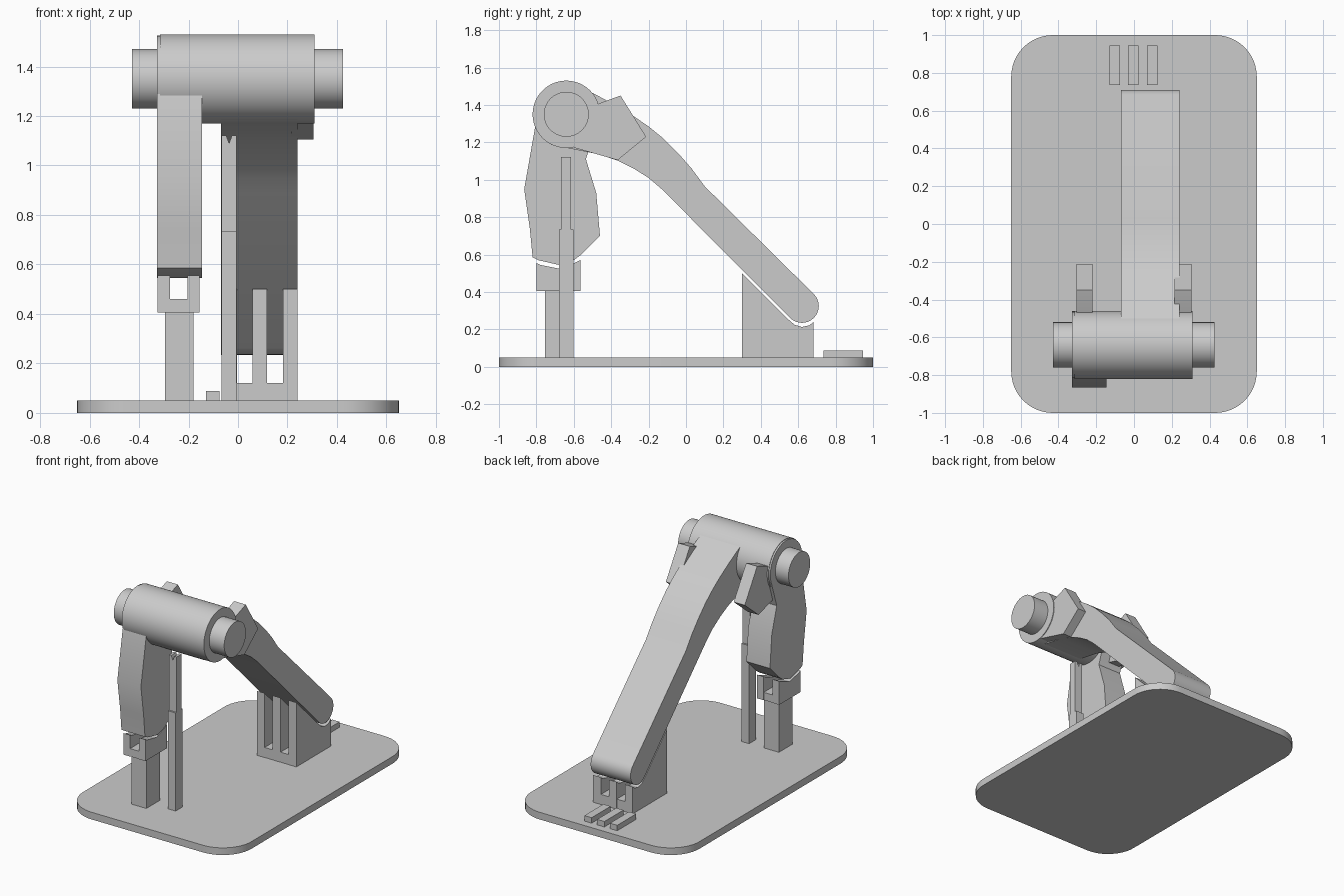
import bpy, bmesh
from math import cos, sin, radians
from mathutils import Vector

cube = bpy.data.objects.get("Cube")
if cube:
    bpy.data.objects.remove(cube, do_unlink=True)

grey = bpy.data.materials.new("plain grey")
grey.use_nodes = True
grey.diffuse_color = (0.6, 0.6, 0.6, 1)
grey.node_tree.nodes["Principled BSDF"].inputs["Base Color"].default_value = (0.6, 0.6, 0.6, 1)


def finish(name, bm):
    bmesh.ops.recalc_face_normals(bm, faces=bm.faces)
    mesh = bpy.data.meshes.new(name)
    bm.to_mesh(mesh)
    bm.free()
    mesh.materials.append(grey)
    ob = bpy.data.objects.new(name, mesh)
    bpy.context.collection.objects.link(ob)
    bpy.ops.object.select_all(action='DESELECT')
    ob.select_set(True)
    bpy.context.view_layer.objects.active = ob
    bpy.ops.object.shade_smooth_by_angle(angle=radians(25))
    return ob


def extrude(name, points, start, end, axis="x"):
    """Extrude an outline: (y, z) along x, or (x, z) along y."""
    bm = bmesh.new()
    place = (lambda a, b: (start, a, b)) if axis == "x" else (lambda a, b: (a, start, b))
    face = bm.faces.new([bm.verts.new(place(a, b)) for a, b in points])
    out = bmesh.ops.extrude_face_region(bm, geom=[face])
    step = Vector((end - start, 0, 0) if axis == "x" else (0, end - start, 0))
    bmesh.ops.translate(bm, vec=step, verts=[v for v in out["geom"] if isinstance(v, bmesh.types.BMVert)])
    return finish(name, bm)


def box(name, x, y, z):
    return extrude(name, [(y[0], z[0]), (y[1], z[0]), (y[1], z[1]), (y[0], z[1])], *x)


def arc(cy, cz, r, a, b, n):
    """Arc points from angle a to b in degrees."""
    return [(cy + r * cos(radians(a + (b - a) * i / n)),
             cz + r * sin(radians(a + (b - a) * i / n))) for i in range(n + 1)]


# Base plate with rounded corners
corners = [(0.43, 0.78, 0), (-0.43, 0.78, 90), (-0.43, -0.78, 180), (0.43, -0.78, 270)]
bm = bmesh.new()
outline = [p for cx, cy, a in corners for p in arc(cx, cy, 0.22, a, a + 90, 12)]
plate = bm.faces.new([bm.verts.new((x, y, 0)) for x, y in outline])
up = bmesh.ops.extrude_face_region(bm, geom=[plate])
bmesh.ops.translate(bm, vec=(0, 0, 0.05), verts=[v for v in up["geom"] if isinstance(v, bmesh.types.BMVert)])
finish("base_plate", bm)

# Horizontal barrel and the axle through it
hub = (-0.64, 1.35)
extrude("barrel", arc(*hub, 0.18, 0, 354.375, 63), -0.315, 0.31)
extrude("axle", arc(*hub, 0.12, 0, 354.375, 63), -0.428, 0.425)

# Long rear arm with a rounded lower end
rear = [(-0.64, 1.35), (-0.50, 1.465), (-0.38, 1.40), (-0.28, 1.34), (-0.20, 1.285),
        (-0.12, 1.22), (-0.04, 1.14), (0.03, 1.06), (0.10, 0.965)]
rear += arc(0.62, 0.325, 0.09, 45, -135, 16)
rear += [(-0.07, 0.89), (-0.13, 0.95), (-0.20, 1.01), (-0.28, 1.06), (-0.36, 1.10),
         (-0.46, 1.135), (-0.61, 1.165), (-0.72, 1.187)]
extrude("rear_arm", rear, -0.068, 0.24)

# Front arm hanging from the barrel
front = arc(*hub, 0.176, -25, 200, 32)
front += [(-0.865, 0.95), (-0.835, 0.74), (-0.82, 0.585), (-0.79, 0.57), (-0.68, 0.545),
          (-0.60, 0.57), (-0.56, 0.60), (-0.46, 0.70), (-0.48, 0.93), (-0.535, 1.11)]
extrude("front_arm", front, -0.327, -0.145)

# Angled lugs behind the barrel
lug = [(-0.62, 1.33), (-0.46, 1.41), (-0.35, 1.45), (-0.213, 1.23), (-0.365, 1.105), (-0.60, 1.172)]
for name, x0, x1 in (("right_lug", -0.305, -0.22), ("left_lug", 0.215, 0.305)):
    extrude(name, lug, x0, x1)

# Rear support: three prongs on a low block
prong = [(0.30, 0.05), (0.30, 0.50), (0.545, 0.255), (0.58, 0.225), (0.62, 0.213),
         (0.66, 0.222), (0.682, 0.24), (0.682, 0.05)]
for i in range(3):
    extrude(f"rear_prong_{i + 1}", prong, -0.065 + i * 0.123, -0.005 + i * 0.123)
box("rear_support_block", (-0.06, 0.236), (0.301, 0.681), (0.05, 0.12))

# Front support: column, crossbar and two prongs
box("front_column", (-0.295, -0.18), (-0.755, -0.605), (0.05, 0.41))
box("front_crossbar", (-0.32, -0.16), (-0.799, -0.566), (0.406, 0.46))
cradle = [(-0.80, 0.405), (-0.80, 0.555), (-0.78, 0.545), (-0.68, 0.525), (-0.60, 0.553),
          (-0.565, 0.57), (-0.565, 0.405)]
for i in range(2):
    extrude(f"front_prong_{i + 1}", cradle, -0.325 + i * 0.12, -0.275 + i * 0.12)

# Slim pole with a narrower notched upper part
box("pole_lower", (-0.066, -0.006), (-0.68, -0.602), (0.05, 0.735))
tip = [(-0.066, 0.73), (-0.006, 0.73), (-0.006, 1.122), (-0.024, 1.122), (-0.036, 1.09),
       (-0.048, 1.122), (-0.066, 1.122)]
extrude("pole_upper", tip, -0.668, -0.614, "y")

# Three flat bars on the plate at the back
for i in range(3):
    x = -0.102 + i * 0.099
    box(f"back_bar_{i + 1}", (x - 0.028, x + 0.028), (0.735, 0.945), (0.05, 0.088))
